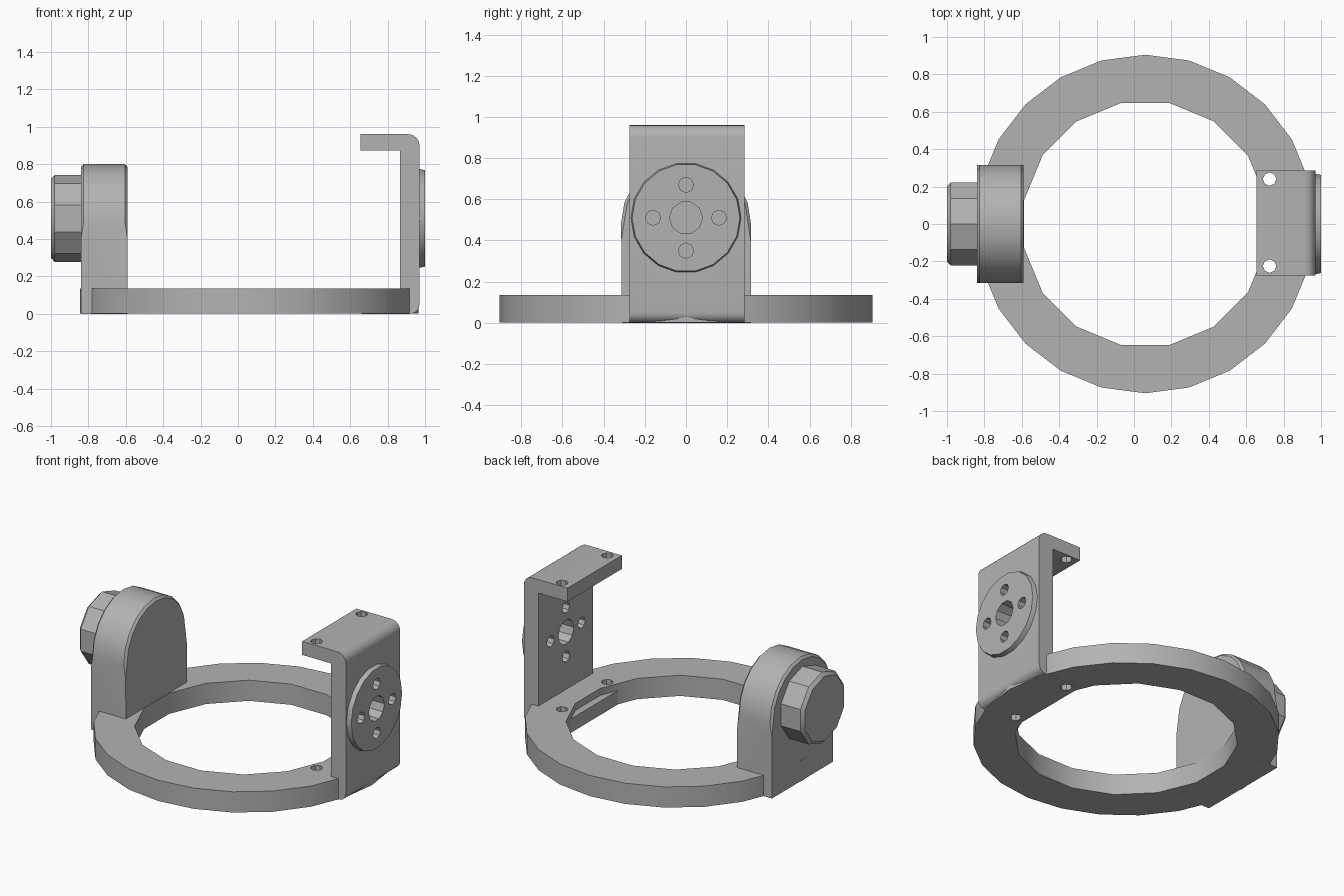
import bpy, bmesh
from math import sin, cos, pi, radians
from mathutils import Matrix, Vector

cube = bpy.data.objects.get("Cube")
if cube:
    bpy.data.objects.remove(cube, do_unlink=True)

metal = bpy.data.materials.new("grey metal")
metal.use_nodes = True
GREY = (0.45, 0.45, 0.45, 1)
metal.diffuse_color = GREY
metal.node_tree.nodes["Principled BSDF"].inputs["Base Color"].default_value = GREY

AXIS_Z = 0.51       # height of the pivot axis
RING_X = 0.06       # ring centre


def make(name, bm):
    bmesh.ops.recalc_face_normals(bm, faces=bm.faces[:])
    mesh = bpy.data.meshes.new(name)
    bm.to_mesh(mesh)
    bm.free()
    obj = bpy.data.objects.new(name, mesh)
    bpy.context.collection.objects.link(obj)
    mesh.materials.append(metal)
    return obj


def cylinder(name, centre, r1, r2, depth, sides, axis="Z", turn=0.0):
    bm = bmesh.new()
    m = Matrix.Translation(centre)
    if axis == "X":
        m = m @ Matrix.Rotation(pi / 2, 4, "Y")
    m = m @ Matrix.Rotation(turn, 4, "Z")
    bmesh.ops.create_cone(bm, cap_ends=True, segments=sides, radius1=r1,
                          radius2=r2, depth=depth, matrix=m)
    return make(name, bm)


def prism(points, direction):
    bm = bmesh.new()
    face = bm.faces.new([bm.verts.new(p) for p in points])
    out = bmesh.ops.extrude_face_region(bm, geom=[face])["geom"]
    verts = [g for g in out if isinstance(g, bmesh.types.BMVert)]
    bmesh.ops.translate(bm, verts=verts, vec=Vector(direction))
    return bm


def arc(cx, cz, r, start, end, steps):
    angles = [radians(start + (end - start) * i / steps) for i in range(steps + 1)]
    return [(cx + r * cos(a), cz + r * sin(a)) for a in angles]


def cut(obj, cutters):
    for c in cutters:
        mod = obj.modifiers.new("cut", "BOOLEAN")
        mod.operation = "DIFFERENCE"
        mod.solver = "EXACT"
        mod.object = c
        bpy.context.view_layer.objects.active = obj
        bpy.ops.object.modifier_apply(modifier=mod.name)


# Base ring
ring = cylinder("base_ring", (RING_X, 0, 0.068), 0.905, 0.905, 0.135, 24)
bore = cylinder("ring_bore", (RING_X, 0, 0.068), 0.66, 0.66, 0.5, 16, turn=pi / 16)

# C-shaped bracket with rounded outer bends
outline = [(0.66, 0.0)] + arc(0.92, 0.05, 0.05, -90, 0, 5)
outline += arc(0.91, 0.9, 0.06, 0, 90, 6)
outline += [(0.655, 0.96), (0.655, 0.872), (0.865, 0.872), (0.865, 0.09), (0.66, 0.09)]
bracket = make("bracket", prism([(x, -0.275, z) for x, z in outline], (0, 0.56, 0)))

# Pivot disc on the bracket's outer face
disc = cylinder("pivot_disc", (0.98, 0, AXIS_Z), 0.27, 0.262, 0.04, 18, "X")

# Holes: vertical screw holes, and the pivot bore with four around it
screw_holes = [cylinder("screw_hole", (0.725, y, 0.5), 0.036, 0.036, 1.2, 8)
               for y in (-0.225, 0.24)]
pivot_holes = [cylinder("pivot_bore", (0.93, 0, AXIS_Z), 0.08, 0.08, 0.4, 10, "X")]
for i in range(4):
    a = i * pi / 2
    pivot_holes.append(cylinder("pivot_hole", (0.93, 0.16 * cos(a), AXIS_Z + 0.16 * sin(a)),
                                0.037, 0.037, 0.4, 8, "X"))
cut(ring, [bore] + screw_holes)
cut(bracket, screw_holes + pivot_holes)
cut(disc, pivot_holes)

# Arched post with softened edges around the top
arch = [(-0.312, 0.0), (0.315, 0.0)] + arc(0.0, 0.485, 0.315, 0, 180, 10)
bm = prism([(-0.84, y, z) for y, z in arch], (0.25, 0, 0))
rim = [e for e in bm.edges
       if min(v.co.z for v in e.verts) > 0.4
       and abs(e.verts[0].co.x - e.verts[1].co.x) < 0.01]
bmesh.ops.bevel(bm, geom=rim, offset=0.014, segments=1, affect="EDGES")
post = make("arched_post", bm)

# Knob on the post's outer side
knob = cylinder("pivot_knob", (-0.91, 0, AXIS_Z), 0.232, 0.232, 0.18, 10, "X", pi / 10)
bm = bmesh.new()
bm.from_mesh(knob.data)
outer = [e for e in bm.edges if max(v.co.x for v in e.verts) < -0.95]
bmesh.ops.bevel(bm, geom=outer, offset=0.02, segments=1, affect="EDGES")
bm.to_mesh(knob.data)
bm.free()

# Remove the cutters and shade the parts
for c in [bore] + screw_holes + pivot_holes:
    bpy.data.objects.remove(c, do_unlink=True)
for obj in (ring, bracket, disc, post, knob):
    bpy.ops.object.select_all(action="DESELECT")
    obj.select_set(True)
    bpy.context.view_layer.objects.active = obj
    bpy.ops.object.shade_smooth_by_angle(angle=radians(30))
